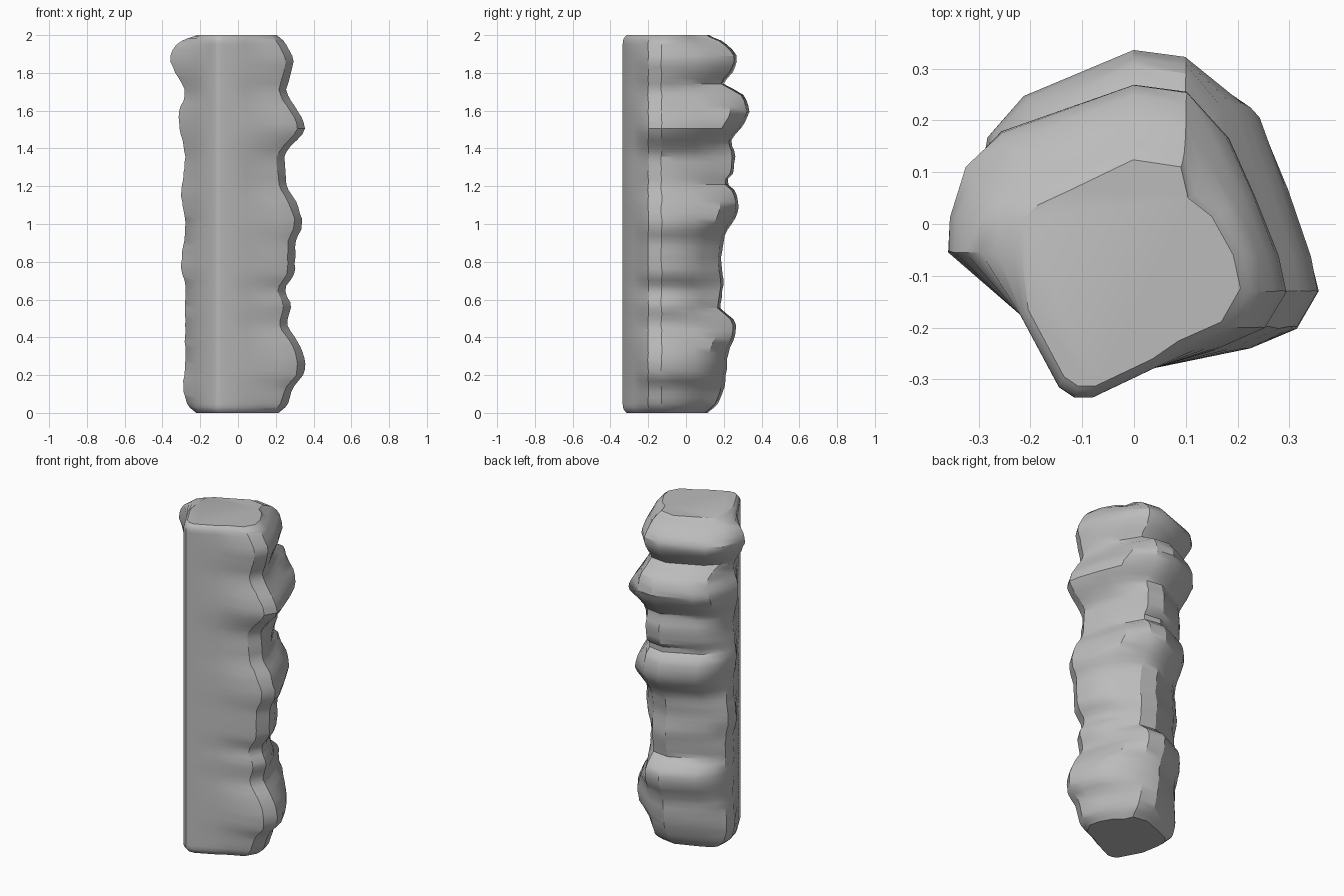
import bpy, bmesh, math, random

if "Cube" in bpy.data.objects:
    bpy.data.objects.remove(bpy.data.objects["Cube"], do_unlink=True)

random.seed(4)

# Outline profiles as (height, offset) pairs
LEFT = [(0, -.24), (.05, -.27), (.15, -.29), (.25, -.28), (.68, -.28), (.77, -.3),
        (1, -.28), (1.15, -.3), (1.35, -.28), (1.57, -.315), (1.7, -.28),
        (1.8, -.33), (1.88, -.36), (1.94, -.335), (1.98, -.28), (2, -.235)]
RIGHT = [(0, .235), (.05, .265), (.13, .29), (.21, .35), (.27, .355), (.33, .34),
         (.4, .3), (.47, .26), (.57, .28), (.65, .25), (.75, .3), (.9, .305),
         (1, .34), (1.1, .315), (1.2, .26), (1.35, .245), (1.42, .285), (1.47, .335),
         (1.51, .355), (1.56, .34), (1.63, .295), (1.71, .255), (1.79, .28),
         (1.86, .293), (1.95, .255), (2, .225)]
BACK = [(0, .13), (.05, .17), (.18, .21), (.3, .22), (.45, .265), (.51, .24),
        (.55, .18), (.7, .2), (.8, .185), (.92, .2), (1.09, .28), (1.17, .265),
        (1.22, .215), (1.27, .25), (1.36, .26), (1.43, .24), (1.53, .305),
        (1.6, .335), (1.69, .3), (1.74, .2), (1.81, .25), (1.88, .27),
        (1.96, .205), (2, .14)]


def slope(profile, i):
    """Tangent at a profile point, level at peaks, hollows and ends."""
    if i == 0 or i == len(profile) - 1:
        return 0
    (za, a), (zb, b), (zc, c) = profile[i - 1:i + 2]
    before, after = (b - a) / (zb - za), (c - b) / (zc - zb)
    return 0 if before * after <= 0 else 2 * before * after / (before + after)


def sample(profile, z):
    """Smooth curve through the profile points."""
    for i, ((z0, v0), (z1, v1)) in enumerate(zip(profile, profile[1:])):
        if z <= z1:
            span = z1 - z0
            t = (z - z0) / span
            ease = t * t * (3 - 2 * t)
            bend = t * (1 - t) * span
            return (v0 + (v1 - v0) * ease
                    + bend * ((1 - t) * slope(profile, i) - t * slope(profile, i + 1)))
    return profile[-1][1]


def section(z):
    """Turned square with a straight front corner and a swollen back."""
    left, right, back = (sample(p, z) for p in (LEFT, RIGHT, BACK))
    front = [(-.115, -.335), (-.145, -.315), (-.22, -.175)]
    shoulder = max(back - .1, .06)
    swollen = [(left, -.055), (left + .005, .015), (left + .035, max(back - .16, .045)),
               (left + .1, max(back - .09, .075)), (0, back), (.1, back - .015),
               (right - .11, shoulder), (right - .06, shoulder * .35),
               (right - .015, -.06), (right, -.13), (right - .04, -.2)]
    closing = [(right - .13, -.24), (.04, -.278), (-.08, -.335)]
    wobble = .003 if .1 < z < 1.9 else 0
    swollen = [(x + random.uniform(-wobble, wobble), y + random.uniform(-wobble, wobble))
               for x, y in swollen]
    return front + swollen + closing


def make_pillar(name, material):
    bm = bmesh.new()
    rings = []
    # Ring heights, closer together at the rounded ends
    steps = 64
    heights = [0, .006, .016, .03] + [.05 + 1.9 * i / steps for i in range(steps + 1)]
    heights += [1.97, 1.984, 1.994, 2]
    for z in heights:
        edge = min(z, 2 - z)
        shrink = 1 - .08 * max(0, 1 - edge / .035) ** 2
        rings.append([bm.verts.new((-.02 + (x + .02) * shrink, -.06 + (y + .06) * shrink, z))
                      for x, y in section(z)])
    # Skin and end caps
    count = len(rings[0])
    for low, high in zip(rings, rings[1:]):
        for i in range(count):
            j = (i + 1) % count
            bm.faces.new((low[i], low[j], high[j], high[i]))
    bm.faces.new(rings[0])
    bm.faces.new(rings[-1])
    bmesh.ops.recalc_face_normals(bm, faces=bm.faces)
    mesh = bpy.data.meshes.new(name)
    bm.to_mesh(mesh)
    bm.free()
    mesh.materials.append(material)
    pillar = bpy.data.objects.new(name, mesh)
    bpy.context.collection.objects.link(pillar)
    return pillar


# Single stone colour
stone = bpy.data.materials.new("stone grey")
stone.use_nodes = True
grey = (.5, .5, .5, 1)
stone.diffuse_color = grey
stone.node_tree.nodes["Principled BSDF"].inputs["Base Color"].default_value = grey

rock = make_pillar("rock_pillar", stone)
bpy.context.view_layer.objects.active = rock
rock.select_set(True)
bpy.ops.object.shade_smooth_by_angle(angle=math.radians(30))
